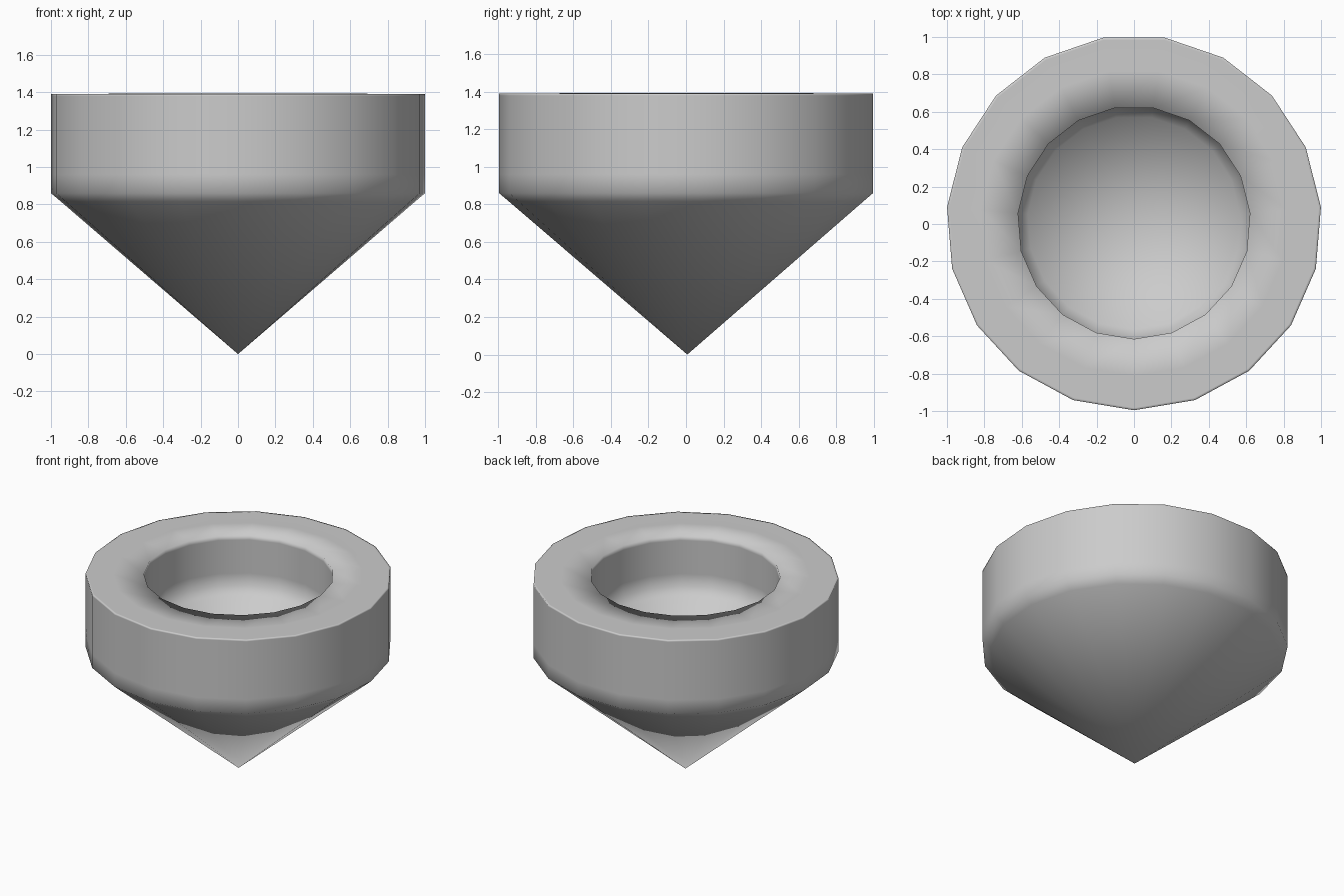
import bpy, bmesh, math

if "Cube" in bpy.data.objects:
    bpy.data.objects.remove(bpy.data.objects["Cube"])

SIDES = 19
CY = 0.007  # small shift so the odd-sided body is centred on y

# profile from outer tip, up the outside, over the rim, down into the hollow
# (radius, height)
PROFILE = [
    (0.0, 0.0), (0.95, 0.815), (1.003, 0.86), (1.003, 0.96),
    (1.003, 1.38), (1.003, 1.39), (0.99, 1.39), (0.82, 1.39),
    (0.622, 1.393), (0.622, 1.36), (0.622, 1.12), (0.622, 1.03),
    (0.57, 0.985), (0.0, 0.50),
]


def lathe(name, profile):
    bm = bmesh.new()
    rings = []
    for r, z in profile:
        if r == 0:
            rings.append([bm.verts.new((0, CY, z))] * SIDES)
            continue
        ring = []
        for i in range(SIDES):
            a = -math.pi / 2 + 2 * math.pi * i / SIDES
            ring.append(bm.verts.new((r * math.cos(a), CY + r * math.sin(a), z)))
        rings.append(ring)
    for low, high in zip(rings, rings[1:]):
        for i in range(SIDES):
            j = (i + 1) % SIDES
            quad = [low[i], low[j], high[j], high[i]]
            bm.faces.new(list(dict.fromkeys(quad)))
    bmesh.ops.recalc_face_normals(bm, faces=bm.faces)
    for f in bm.faces:
        f.smooth = True
    mesh = bpy.data.meshes.new(name)
    bm.to_mesh(mesh)
    bm.free()
    obj = bpy.data.objects.new(name, mesh)
    bpy.context.collection.objects.link(obj)
    return obj


# thick-walled cup with a conical base
lathe("conical_cup", PROFILE)
